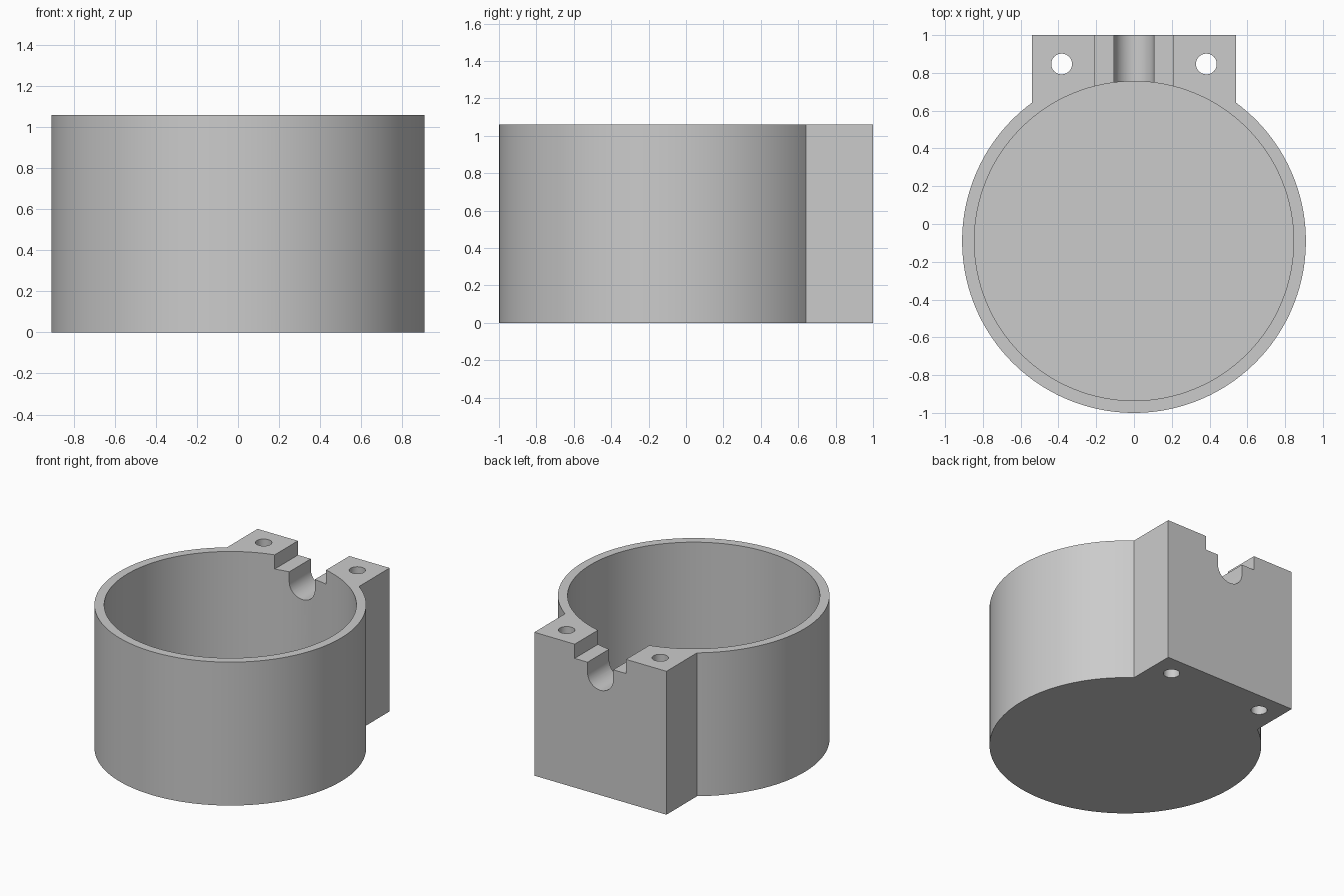
import bpy, bmesh, math

cube = bpy.data.objects.get("Cube")
if cube:
    bpy.data.objects.remove(cube, do_unlink=True)

HEIGHT = 1.06
CENTRE_Y = -0.09
OUTER, INNER = 0.91, 0.845
BLOCK_X, BACK_Y = 0.54, 1.0
FLOOR = 0.07

grey = bpy.data.materials.new("plain grey")
grey.use_nodes = True
grey.diffuse_color = (0.6, 0.6, 0.6, 1)
grey.node_tree.nodes["Principled BSDF"].inputs["Base Color"].default_value = (0.6, 0.6, 0.6, 1)


def prism(name, outline, offset):
    """Extrude a closed 3D outline along an offset into a solid."""
    bm = bmesh.new()
    face = bm.faces.new([bm.verts.new(p) for p in outline])
    result = bmesh.ops.extrude_face_region(bm, geom=[face])
    moved = [v for v in result["geom"] if isinstance(v, bmesh.types.BMVert)]
    bmesh.ops.translate(bm, verts=moved, vec=offset)
    bmesh.ops.recalc_face_normals(bm, faces=bm.faces)
    mesh = bpy.data.meshes.new(name)
    bm.to_mesh(mesh)
    bm.free()
    mesh.materials.append(grey)
    obj = bpy.data.objects.new(name, mesh)
    bpy.context.collection.objects.link(obj)
    return obj


def arc(cx, cy, radius, start, end, steps):
    angles = [start + (end - start) * i / steps for i in range(steps + 1)]
    return [(cx + radius * math.cos(a), cy + radius * math.sin(a)) for a in angles]


def upright(name, points, z0, z1):
    return prism(name, [(x, y, z0) for x, y in points], (0, 0, z1 - z0))


def cut(target, cutter):
    cutter.hide_render = True
    mod = target.modifiers.new("cut", "BOOLEAN")
    mod.operation = "DIFFERENCE"
    mod.solver = "EXACT"
    mod.object = cutter
    bpy.context.view_layer.objects.active = target
    bpy.ops.object.modifier_apply(modifier=mod.name)
    bpy.data.objects.remove(cutter, do_unlink=True)


# Round cup and square mounting block share one outline
join = math.acos(BLOCK_X / OUTER)
outline = arc(0, CENTRE_Y, OUTER, math.pi - join, math.tau + join, 120)
outline += [(BLOCK_X, BACK_Y), (-BLOCK_X, BACK_Y)]
cup = upright("cup_with_mounting_block", outline, 0, HEIGHT)

# Round cavity above a thin floor
cavity = arc(0, CENTRE_Y, INNER, 0, math.tau, 128)[:-1]
cut(cup, upright("cavity_cutter", cavity, FLOOR, HEIGHT + 0.2))

# Stepped notch with a U-shaped cable channel through the block
channel = [(0.21, HEIGHT + 0.1), (0.21, 0.955), (0.105, 0.955)]
channel += arc(0, 0.88, 0.105, 0, -math.pi, 24)
channel += [(-0.105, 0.955), (-0.21, 0.955), (-0.21, HEIGHT + 0.1)]
cut(cup, prism("channel_cutter", [(x, 0.5, z) for x, z in channel], (0, 0.7, 0)))

# Screw holes
for side in (-1, 1):
    hole = arc(side * 0.383, 0.847, 0.055, 0, math.tau, 32)[:-1]
    cut(cup, upright("screw_hole_cutter", hole, -0.1, HEIGHT + 0.1))

# Smooth curved walls, keep the edges crisp
bpy.ops.object.select_all(action="DESELECT")
cup.select_set(True)
bpy.context.view_layer.objects.active = cup
bpy.ops.object.shade_smooth_by_angle(angle=math.radians(30))
